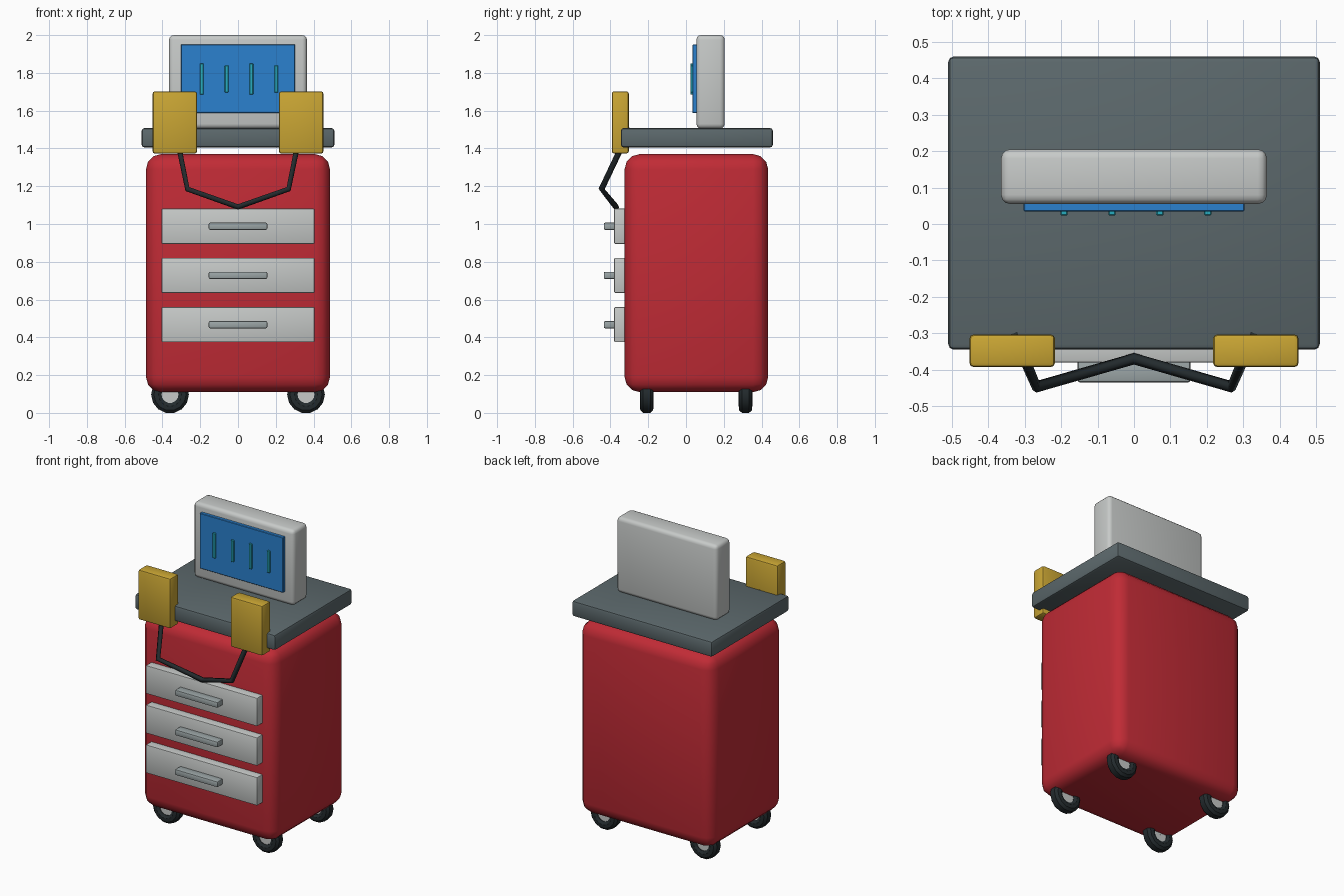
import bpy, bmesh, math
from mathutils import Vector

if "Cube" in bpy.data.objects:
    bpy.data.objects.remove(bpy.data.objects["Cube"])


def material(name, rgb):
    m = bpy.data.materials.new(name)
    m.diffuse_color = (*rgb, 1)
    m.use_nodes = True
    m.node_tree.nodes["Principled BSDF"].inputs["Base Color"].default_value = m.diffuse_color
    return m


RED = material("red paint", (0.53, 0.024, 0.036))
SLATE = material("slate grey", (0.107, 0.14, 0.15))
SILVER = material("light grey", (0.57, 0.59, 0.58))
STEEL = material("steel grey", (0.33, 0.38, 0.385))
GOLD = material("mustard yellow", (0.59, 0.38, 0.034))
BLUE = material("screen blue", (0.024, 0.22, 0.62))
TEAL = material("teal", (0.02, 0.42, 0.53))
BLACK = material("black rubber", (0.017, 0.024, 0.027))


def finish(bm, name, mat):
    bmesh.ops.recalc_face_normals(bm, faces=bm.faces)
    me = bpy.data.meshes.new(name)
    bm.to_mesh(me)
    bm.free()
    me.materials.append(mat)
    ob = bpy.data.objects.new(name, me)
    bpy.context.collection.objects.link(ob)
    bpy.ops.object.select_all(action='DESELECT')
    ob.select_set(True)
    bpy.context.view_layer.objects.active = ob
    bpy.ops.object.shade_smooth_by_angle(angle=math.radians(35))
    return ob


def box(name, xs, ys, zs, mat, bevel=0.0, segments=2):
    """Box between the given limits, with rounded edges."""
    bm = bmesh.new()
    bmesh.ops.create_cube(bm, size=1)
    for v in bm.verts:
        v.co = [(a + b) / 2 + c * (b - a)
                for c, (a, b) in zip(v.co, (xs, ys, zs))]
    if bevel:
        bmesh.ops.bevel(bm, geom=bm.edges[:], offset=bevel,
                        segments=segments, profile=0.5, affect='EDGES')
    return finish(bm, name, mat)


def lathe(name, profile, centre, mat, sides=14):
    """Closed (radius, y) profile turned around the y axis."""
    bm = bmesh.new()
    rings = []
    for i in range(sides):
        a = 2 * math.pi * (i + 0.5) / sides
        rings.append([bm.verts.new(Vector(centre) + Vector(
            (r * math.sin(a), y, r * math.cos(a)))) for r, y in profile])
    n = len(profile)
    for i in range(sides):
        p, q = rings[i], rings[(i + 1) % sides]
        for j in range(n):
            k = (j + 1) % n
            bm.faces.new((p[j], p[k], q[k], q[j]))
    return finish(bm, name, mat)


# Cabinet and worktop
box("cabinet", (-0.487, 0.487), (-0.325, 0.435), (0.11, 1.37), RED, 0.08, 3)
box("worktop", (-0.51, 0.51), (-0.345, 0.46), (1.405, 1.508), SLATE, 0.015)

# Drawers with bar handles
for i, z in enumerate((0.467, 0.728, 0.988)):
    box(f"drawer_{i + 1}", (-0.405, 0.405), (-0.38, -0.30),
        (z - 0.093, z + 0.093), SILVER, 0.006)
    box(f"drawer_handle_{i + 1}", (-0.155, 0.155), (-0.435, -0.375),
        (z - 0.019, z + 0.019), STEEL, 0.007)

# Monitor with screen and trace bars
box("monitor", (-0.365, 0.365), (0.055, 0.205), (1.505, 2.0), SILVER, 0.025, 3)
box("screen", (-0.303, 0.303), (0.034, 0.07), (1.587, 1.95), BLUE, 0.003, 1)
for i in range(4):
    h = 0.083 if i % 2 == 0 else 0.072
    x = -0.192 + 0.1315 * i
    box(f"trace_bar_{i + 1}", (x - 0.01, x + 0.01), (0.023, 0.04),
        (1.768 - h, 1.768 + h), TEAL, 0.003, 1)

# Paddles hung on the front edge
for side, s in (("left", -1), ("right", 1)):
    box(f"paddle_{side}", sorted((s * 0.217, s * 0.452)), (-0.393, -0.303),
        (1.373, 1.702), GOLD, 0.012)

# Hanging cable
curve = bpy.data.curves.new("cable", 'CURVE')
curve.dimensions = '3D'
curve.bevel_depth = 0.016
curve.bevel_resolution = 1
curve.use_fill_caps = True
points = [(-0.333, -0.295, 1.505), (-0.268, -0.447, 1.185), (0, -0.37, 1.09),
          (0.268, -0.447, 1.185), (0.333, -0.295, 1.505)]
spline = curve.splines.new('POLY')
spline.points.add(len(points) - 1)
for p, co in zip(spline.points, points):
    p.co = (*co, 1)
curve.materials.append(BLACK)
bpy.context.collection.objects.link(bpy.data.objects.new("cable", curve))

# Four castors: rounded tyre around a recessed hub
tyre = [(0.045, -0.026), (0.062, -0.036), (0.085, -0.034), (0.1, -0.019),
        (0.1, 0.019), (0.085, 0.034), (0.062, 0.036), (0.045, 0.026)]
hub = [(0.0005, -0.022), (0.05, -0.022), (0.05, 0.022), (0.0005, 0.022)]
for fb, y in (("front", -0.208), ("back", 0.315)):
    for side, x in (("left", -0.36), ("right", 0.36)):
        lathe(f"tyre_{fb}_{side}", tyre, (x, y, 0.0975), BLACK)
        lathe(f"hub_{fb}_{side}", hub, (x, y, 0.0975), SILVER)
